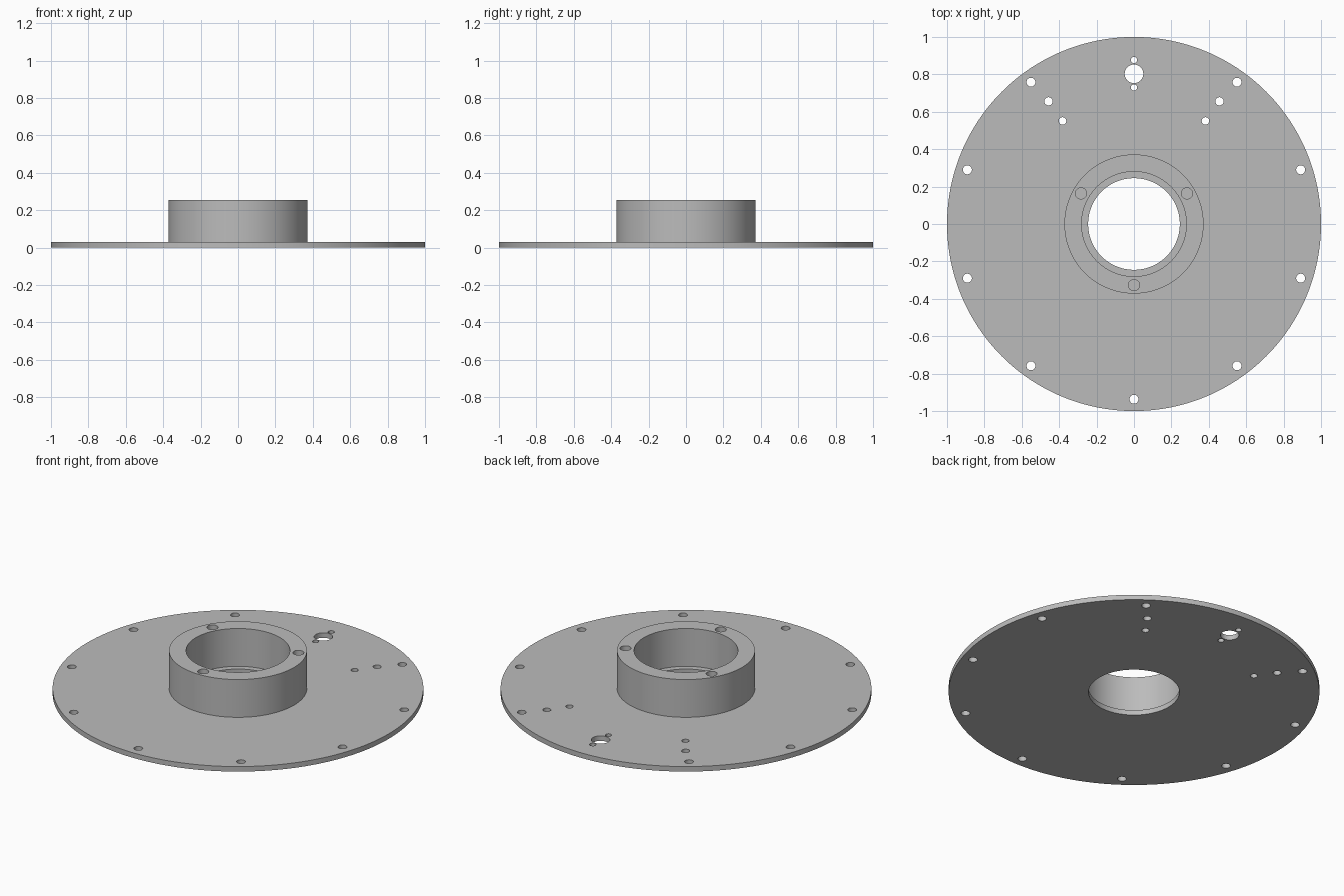
import bpy
from math import radians, cos, sin

cube = bpy.data.objects.get("Cube")
if cube:
    bpy.data.objects.remove(cube, do_unlink=True)

PLATE_TOP, HUB_TOP = 0.03, 0.255

# Single satin grey metal
grey = bpy.data.materials.new("grey_metal")
grey.use_nodes = True
colour = (0.5, 0.5, 0.5, 1)
grey.diffuse_color = colour
grey.node_tree.nodes["Principled BSDF"].inputs["Base Color"].default_value = colour


def cylinder(name, radius, z0, z1, x=0, y=0, sides=128):
    bpy.ops.mesh.primitive_cylinder_add(
        vertices=sides, radius=radius, depth=z1 - z0, location=(x, y, (z0 + z1) / 2))
    obj = bpy.context.object
    obj.name = name
    obj.data.materials.append(grey)
    return obj


def drill(body, holes, z0, z1):
    """Cut round holes (x, y, radius) through a body, then remove the cutters."""
    cutters = [cylinder("hole_cutter", r, z0, z1, x, y, 128 if r > 0.2 else 32)
               for x, y, r in holes]
    for cutter in cutters:
        cutter.hide_render = True
        mod = body.modifiers.new("hole", "BOOLEAN")
        mod.operation = "DIFFERENCE"
        mod.solver = "EXACT"
        mod.object = cutter
    bpy.ops.object.select_all(action="DESELECT")
    body.select_set(True)
    bpy.context.view_layer.objects.active = body
    for mod in list(body.modifiers):
        bpy.ops.object.modifier_apply(modifier=mod.name)
    for cutter in cutters:
        bpy.data.objects.remove(cutter, do_unlink=True)
    bpy.ops.object.shade_smooth_by_angle(angle=radians(30))


def polar(radius, degrees, hole):
    a = radians(degrees)
    return (radius * cos(a), radius * sin(a), hole)


# Base plate: centre bore, rim bolt circle (none at the back), cable port, slanted hole pairs
holes = [(0, 0, 0.245)]
holes += [polar(0.937, -90 + 36 * k, 0.024) for k in range(10) if k != 5]
holes += [(0, 0.803, 0.05), (0, 0.877, 0.017), (0, 0.73, 0.017)]
for side in (-1, 1):
    holes += [(side * 0.457, 0.656, 0.022), (side * 0.382, 0.551, 0.02)]
plate = cylinder("base_plate", 1, 0, PLATE_TOP, sides=192)
drill(plate, holes, -0.1, 0.1)

# Hub ring: wide bore leaving a ledge on the plate, three screw holes
hub = cylinder("hub_ring", 0.372, PLATE_TOP, HUB_TOP)
drill(hub, [(0, 0, 0.28)] + [polar(0.327, a, 0.03) for a in (-90, 30, 150)], -0.1, 0.4)
